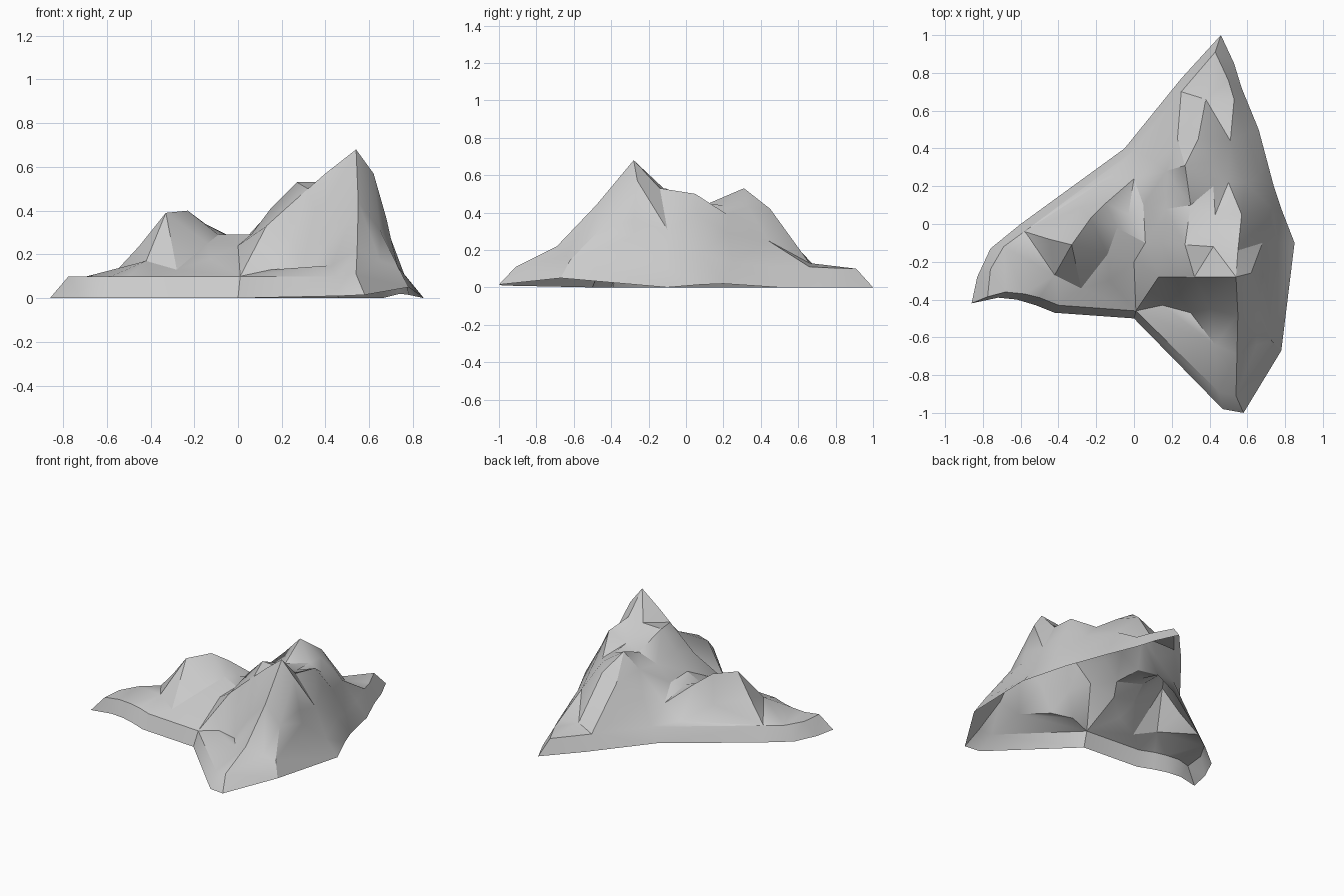
import bpy
from mathutils import Vector
from mathutils.geometry import delaunay_2d_cdt

# Foot of the base skirt (x, y, z), anticlockwise from the back tip
foot = [(.46, 1, 0), (.25, .77, 0), (-.05, .40, 0), (-.60, 0, 0), (-.76, -.13, 0),
        (-.83, -.28, 0), (-.86, -.42, 0), (-.72, -.39, 0), (-.62, -.40, 0),
        (-.52, -.43, 0), (-.42, -.47, 0), (0, -.50, 0), (.47, -.98, .01),
        (.58, -1, .015), (.78, -.67, .05), (.85, -.10, 0), (.78, .08, .015),
        (.74, .20, .02), (.66, .50, 0), (.57, .72, 0), (.53, .85, 0)]
# Rim where the skirt meets the terrain
rim = [(.43, .91, .10), (.25, .70, .10), (.0, .39, .10), (-.58, -.04, .10), (-.69, -.12, .10),
       (-.76, -.24, .10), (-.775, -.385, .10), (-.68, -.36, .10), (-.58, -.37, .10),
       (-.50, -.39, .10), (-.40, -.43, .10), (.01, -.46, .10), (.45, -.89, .10),
       (.54, -.91, .11), (.73, -.62, .145), (.76, -.10, .11), (.73, .08, .18),
       (.67, .25, .13), (.595, .48, .11), (.53, .66, .11), (.50, .76, .105)]

# Ridge and valley lines
peak, bump, back, shoulder = (.54, -.28, .68), (.27, -.11, .53), (.27, .31, .53), (.57, .05, .50)
ridges = [
    [peak, (.55, -.48, .44), (.545, -.69, .22), (.45, -.89, .10)],            # front spur
    [peak, (.40, -.28, .57), (.32, -.28, .50), (.23, -.28, .42), (.13, -.28, .33),
     (.01, -.46, .10)],                                                      # west crest
    [peak, (.62, -.26, .57), (.68, -.28, .36)],                              # east flank
    [peak, (.55, -.14, .53), shoulder, (.62, .06, .39), (.73, .08, .18)],     # east shoulder
    [bump, (.30, .10, .44), back, (.34, .45, .42), (.38, .66, .13)],          # middle ridge
    [(-.57, -.05, .11), (-.45, -.08, .24), (-.33, -.11, .39), (-.23, .03, .40),
     (-.15, .11, .34)],                                                      # west hill crest
    [(-.33, -.11, .39), (-.28, -.34, .13)],                                  # west hill front
]

# Slopes, saddles and valley floors
slopes = [(.15, -.43, .13), (.30, -.47, .13), (.43, -.64, .15), (.40, -.45, .29), (.24, -.37, .27),
          (.65, -.46, .31), (.65, -.64, .17), (.68, -.10, .31), (.70, -.28, .27),
          (.42, -.12, .53), (.43, .05, .45), (.42, .20, .44), (.50, .22, .39), (.59, .22, .29),
          (.42, .33, .43), (.51, .44, .25), (.23, .45, .37), (.15, .53, .17),
          (.17, .28, .42), (.10, .34, .26), (.17, .08, .38), (.15, -.10, .41),
          (.05, .10, .29), (.06, -.10, .29), (.0, .24, .21), (-.13, .25, .12),
          (0, -.20, .24), (-.14, -.16, .25), (-.09, -.02, .29), (-.42, -.27, .17),
          (-.13, -.30, .18), (-.28, .09, .22), (-.03, .05, .28)]

pts, index, edges = [], {}, []


def add(p):
    if p not in index:
        index[p] = len(pts)
        pts.append(p)
    return index[p]


def chain(line, closed=False):
    ids = [add(p) for p in line]
    edges.extend(zip(ids, ids[1:]))
    if closed:
        edges.append((ids[-1], ids[0]))


chain(foot, True)
chain(rim, True)
for r in ridges:
    chain(r)
for p in slopes:
    add(p)

# Triangulate the plan, then lift each point to its height
vs, _, fs, ov, oe, of = delaunay_2d_cdt([Vector(p[:2]) for p in pts], edges, [], 1, 1e-5)


def height(i):
    if ov[i]:
        return pts[ov[i][0]][2]
    near = sorted(pts, key=lambda p: (Vector(p[:2]) - vs[i]).length)[:2]
    return sum(p[2] for p in near) / 2


verts = [(v.x, v.y, height(i)) for i, v in enumerate(vs)]
mesh = bpy.data.meshes.new("mountain_terrain")
mesh.from_pydata(verts, [], fs)
mesh.update()
terrain = bpy.data.objects.new("mountain_terrain", mesh)
bpy.context.collection.objects.link(terrain)

# Soft slopes with crisp ridges
bpy.context.view_layer.objects.active = terrain
terrain.select_set(True)
bpy.ops.object.shade_smooth_by_angle(angle=0.5)
